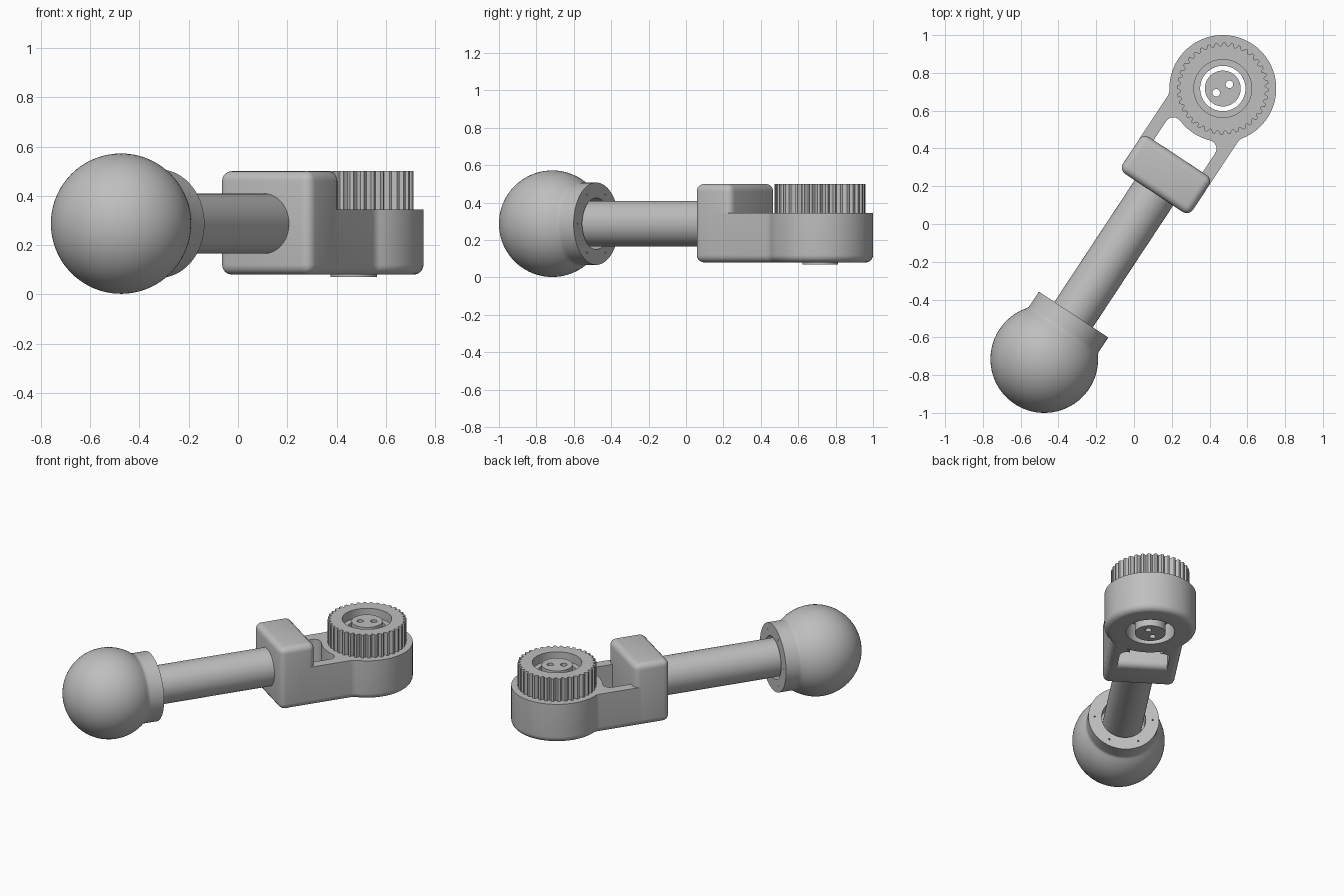
import bpy, bmesh
from math import sin, cos, pi, radians, atan2
from mathutils import Matrix

cube = bpy.data.objects.get("Cube")
if cube:
    bpy.data.objects.remove(cube, do_unlink=True)

grey = bpy.data.materials.new("light_grey")
grey.use_nodes = True
GREY = (0.52, 0.52, 0.52, 1)
grey.diffuse_color = GREY
grey.node_tree.nodes["Principled BSDF"].inputs["Base Color"].default_value = GREY

# Arm frame: local x runs from the ball centre to the knob centre
BALL = (-0.475, -0.715)
HEAD = 1.716
AXIS_Z = 0.287
LOW, DECK, TOP = 0.08, 0.345, 0.50
HALF = 0.222
ROUND = 0.04
HEAD_R = 0.283
FRAME = Matrix.Translation((*BALL, 0)) @ Matrix.Rotation(atan2(1.432, 0.945), 4, 'Z')
ALONG = FRAME @ Matrix.Translation((0, 0, AXIS_Z)) @ Matrix.Rotation(pi / 2, 4, 'Y')
KNOB = FRAME @ Matrix.Translation((HEAD, 0, 0))


def arc(cx, cy, r, start, end, n):
    angles = [radians(start + (end - start) * i / n) for i in range(n + 1)]
    return [(cx + r * cos(a), cy + r * sin(a)) for a in angles]


def finish(name, bm, matrix):
    bmesh.ops.remove_doubles(bm, verts=bm.verts, dist=1e-5)
    bmesh.ops.recalc_face_normals(bm, faces=bm.faces)
    mesh = bpy.data.meshes.new(name)
    bm.to_mesh(mesh)
    bm.free()
    mesh.materials.append(grey)
    mesh.shade_smooth()
    mesh.set_sharp_from_angle(angle=radians(30))
    ob = bpy.data.objects.new(name, mesh)
    bpy.context.collection.objects.link(ob)
    ob.matrix_world = matrix
    return ob


def lathe(name, profile, matrix, segs=64, teeth=None):
    """Revolve a closed (radius, height) profile; teeth scales its outer rim."""
    bm = bmesh.new()
    rim = max(r for r, z in profile)
    rings = []
    for i in range(segs):
        a = 2 * pi * i / segs
        ring = []
        for r, z in profile:
            if teeth and r == rim:
                r *= teeth[i % len(teeth)]
            ring.append(bm.verts.new((r * cos(a), r * sin(a), z)))
        rings.append(ring)
    n = len(profile)
    for i in range(segs):
        p, q = rings[i], rings[(i + 1) % segs]
        for j in range(n):
            k = (j + 1) % n
            if profile[j][0] > 0 or profile[k][0] > 0:
                bm.faces.new((p[j], q[j], q[k], p[k]))
    bmesh.ops.dissolve_degenerate(bm, dist=1e-6, edges=bm.edges)
    return finish(name, bm, matrix)


def rod(name, r, z0, z1, matrix, segs=48):
    return lathe(name, [(0, z0), (r, z0), (r, z1), (0, z1)], matrix, segs)


def drill(ob, cutters):
    """Cut the holes for good and remove the cutters."""
    for c in cutters:
        c.hide_render = True
        mod = ob.modifiers.new("hole", 'BOOLEAN')
        mod.operation = 'DIFFERENCE'
        mod.solver = 'EXACT'
        mod.object = c
    bpy.context.view_layer.update()
    deps = bpy.context.evaluated_depsgraph_get()
    mesh = bpy.data.meshes.new_from_object(ob.evaluated_get(deps))
    ob.modifiers.clear()
    ob.data = mesh
    mesh.set_sharp_from_angle(angle=radians(30))
    for c in cutters:
        bpy.data.objects.remove(c, do_unlink=True)


# Ball with a filleted collar and a socket for the tube
COLLAR, FACE = 0.22, 0.282
ball_profile = arc(0, 0, 0.285, -90, 36.87, 32)
ball_profile[0] = (0, -0.285)
ball_profile += arc(COLLAR + ROUND, 0.195, ROUND, 216.87, 180, 6)
ball_profile += [(COLLAR, FACE), (0.137, FACE), (0.137, 0.2), (0, 0.2)]
ball = lathe("ball_and_collar", ball_profile, ALONG, 72)
pins = []
for i in range(6):
    a = pi * i / 3 + pi / 6
    place = ALONG @ Matrix.Translation((0.18 * cos(a), 0.18 * sin(a), 0))
    pins.append(rod("collar_hole_cutter", 0.005, 0.25, 0.3, place, 8))
drill(ball, pins)

# Tube
rod("tube", 0.122, 0.19, 1.1, ALONG, 64)

# Rounded block
bm = bmesh.new()
bmesh.ops.create_cube(bm, size=1)
bmesh.ops.scale(bm, vec=(0.233, 2 * HALF, TOP - LOW), verts=bm.verts)
bmesh.ops.translate(bm, vec=(1.17, 0, (TOP + LOW) / 2), verts=bm.verts)
bmesh.ops.bevel(bm, geom=bm.edges[:], offset=ROUND, segments=5, profile=0.5,
                affect='EDGES')
finish("block", bm, FRAME)

# Two side arms, blended into the round head on both edges
outline = [(1.17, HALF)]
outline += arc(HEAD - 0.195, HALF + 0.06, 0.06, -90, -55, 6)
outline += [(HEAD - 0.156, 0.16)]
outline += arc(HEAD - 0.309, 0.11, 0.045, -19.6, 90, 10)
outline += [(1.17, 0.155)]
for side, name in ((1, "left_arm"), (-1, "right_arm")):
    bm = bmesh.new()
    base = bm.faces.new([bm.verts.new((x, side * y, LOW)) for x, y in outline])
    ext = bmesh.ops.extrude_face_region(bm, geom=[base], use_keep_orig=True)
    up = [v for v in ext["geom"] if isinstance(v, bmesh.types.BMVert)]
    bmesh.ops.translate(bm, vec=(0, 0, DECK - LOW), verts=up)
    bmesh.ops.recalc_face_normals(bm, faces=bm.faces)
    outer = [e for e in bm.edges
             if all(v.co.z < LOW + 0.001 and abs(v.co.y) > HALF - 0.001 for v in e.verts)]
    bmesh.ops.bevel(bm, geom=outer, offset=ROUND, segments=5, profile=0.5,
                    affect='EDGES')
    finish(name, bm, FRAME)

# Round head with a stepped bore
head = [(HEAD_R, DECK)] + arc(HEAD_R - ROUND, LOW + ROUND, ROUND, 0, -90, 6)
head += [(0.15, LOW), (0.15, 0.2), (0.12, 0.2), (0.12, DECK)]
lathe("round_head", head, KNOB, 72)

# Toothed knob with a recessed top
knob = [(0.243, DECK), (0.243, TOP), (0.153, TOP), (0.153, 0.44), (0.12, 0.44), (0.12, DECK)]
lathe("toothed_knob", knob, KNOB, 36 * 6, teeth=(1, 1, 1, 0.94, 0.92, 0.94))

# Centre pin with two through holes
pin = rod("centre_pin", 0.095, 0.07, 0.485, KNOB)
drill(pin, [rod("pin_hole_cutter", 0.02, 0, 0.6,
                KNOB @ Matrix.Translation((s * 0.038, -s * 0.017, 0)), 24)
            for s in (1, -1)])
